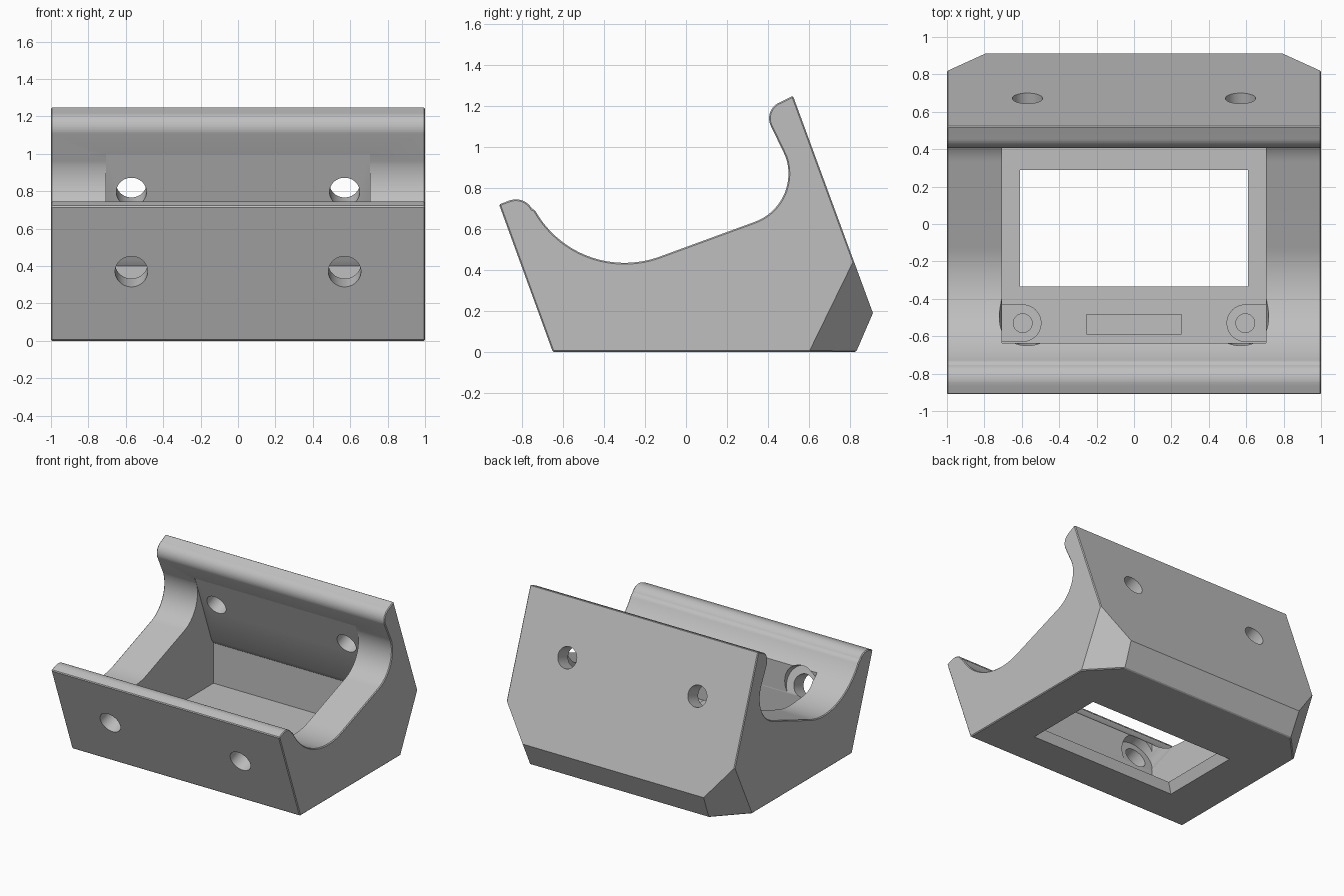
import bpy, bmesh
from math import sin, cos, radians
from mathutils import Vector

old = bpy.data.objects.get("Cube")
if old:
    bpy.data.objects.remove(old, do_unlink=True)

grey = bpy.data.materials.new("plain_grey")
grey.use_nodes = True
colour = (0.52, 0.52, 0.52, 1)
grey.diffuse_color = colour
grey.node_tree.nodes["Principled BSDF"].inputs["Base Color"].default_value = colour

TILT = radians(20)
AXIS = Vector((0, cos(TILT), sin(TILT)))      # direction of the screw holes


def arc(y, z, r, a, b, n):
    """Points of an arc in the side plane, angles in degrees."""
    steps = [radians(a + (b - a) * i / n) for i in range(n + 1)]
    return [(y + r * cos(t), z + r * sin(t)) for t in steps]


def finish(bm, name):
    bmesh.ops.recalc_face_normals(bm, faces=bm.faces)
    mesh = bpy.data.meshes.new(name)
    bm.to_mesh(mesh)
    bm.free()
    mesh.materials.append(grey)
    ob = bpy.data.objects.new(name, mesh)
    bpy.context.collection.objects.link(ob)
    return ob


def prism(profile, half):
    """Side profile (y, z) extruded from -half to +half in x."""
    bm = bmesh.new()
    face = bm.faces.new([bm.verts.new((-half, y, z)) for y, z in profile])
    ext = bmesh.ops.extrude_face_region(bm, geom=[face])
    moved = [v for v in ext["geom"] if isinstance(v, bmesh.types.BMVert)]
    bmesh.ops.translate(bm, verts=moved, vec=(2 * half, 0, 0))
    bmesh.ops.recalc_face_normals(bm, faces=bm.faces)
    return bm


def cylinder(name, start, direction, r, length):
    bm = bmesh.new()
    bmesh.ops.create_cone(bm, cap_ends=True, segments=48, radius1=r, radius2=r, depth=length)
    bm.transform(direction.to_track_quat("Z", "Y").to_matrix().to_4x4())
    bmesh.ops.translate(bm, verts=bm.verts, vec=Vector(start) + direction * length / 2)
    return finish(bm, name)


def box(name, lo, hi, flare=1.0):
    """Box between two corners; flare scales the lower face."""
    bm = bmesh.new()
    bmesh.ops.create_cube(bm, size=1)
    lo, hi = Vector(lo), Vector(hi)
    for v in bm.verts:
        k = flare if v.co.z < 0 else 1
        size = hi - lo
        v.co = (lo + hi) / 2 + Vector((v.co.x * size.x * k, v.co.y * size.y * k, v.co.z * size.z))
    return finish(bm, name)


def combine(ob, tool, operation="DIFFERENCE"):
    mod = ob.modifiers.new("combine", "BOOLEAN")
    mod.object, mod.operation, mod.solver = tool, operation, "EXACT"
    bpy.context.view_layer.objects.active = ob
    bpy.ops.object.modifier_apply(modifier=mod.name)
    bpy.data.objects.remove(tool, do_unlink=True)


# Cradle body: rounded front lip, wide trough, slope, inner corner, rounded back lip
outline = [(-0.65, 0), (-0.912, 0.72)]
outline += arc(-0.83, 0.655, 0.09, 110, 28, 10)
outline += arc(-0.30, 0.935, 0.5, 209, 290, 28)
outline += arc(0.25, 0.87, 0.25, -70, 20, 20)
outline += arc(0.49, 1.14, 0.085, 200, 110, 10)
outline += [(0.522, 1.25), (0.912, 0.19), (0.83, 0)]
bm = prism(outline, 1)

# Slanted cuts on the lower back corners
for s in (-1, 1):
    cut = bmesh.ops.bisect_plane(bm, geom=bm.verts[:] + bm.edges[:] + bm.faces[:],
                                 plane_co=(s, 0.6, 0), plane_no=(s * 1.057, 1, -0.489),
                                 clear_outer=True)
    rim = [e for e in cut["geom_cut"] if isinstance(e, bmesh.types.BMEdge)]
    bmesh.ops.holes_fill(bm, edges=rim, sides=0)
bmesh.ops.recalc_face_normals(bm, faces=bm.faces)

# Narrow chamfer around both end outlines and the base
chamfer = []
for e in bm.edges:
    at_end = all(abs(v.co.x) > 0.999 for v in e.verts)
    on_base = all(v.co.z < 0.001 for v in e.verts)
    straight = any(abs(f.normal.x) < 0.1 for f in e.link_faces)
    if (at_end and straight) or on_base:
        chamfer.append(e)
bmesh.ops.bevel(bm, geom=chamfer, offset=0.02, segments=1, affect="EDGES", clamp_overlap=True)
body = finish(bm, "cradle_body")

# Inner bay, undercut below the back wall
FLOOR = 0.08
bay = [(-0.635, FLOOR), (-0.635, 1.0), (0.469, 1.0), (0.675, 0.435), (0.70, 0.40), (0.70, FLOOR)]
combine(body, finish(prism(bay, 0.705), "bay_cutter"))

# Window through the floor, widening downwards
combine(body, box("window_cutter", (-0.6, -0.33, -0.01), (0.6, 0.285, FLOOR + 0.02), 1.08))

# Screw holes with counterbores at the front, plain holes at the back
for x in (-0.57, 0.57):
    front = Vector((x, -0.785, 0.37))
    back = Vector((x, 0.671, 0.842))
    combine(body, cylinder("front_hole_cutter", front - AXIS * 0.1, AXIS, 0.087, 0.4))
    combine(body, cylinder("counterbore_cutter", front + AXIS * 0.13, AXIS, 0.15, 0.4))
    combine(body, cylinder("back_hole_cutter", back - AXIS * 0.3, AXIS, 0.081, 0.45))

bpy.ops.object.select_all(action="DESELECT")
body.select_set(True)
bpy.context.view_layer.objects.active = body
bpy.ops.object.shade_smooth_by_angle(angle=radians(25))

# Rounded corner bosses with pilot holes, and a low rib between them
TOP = FLOOR + 0.05
for s, side in ((-1, "right"), (1, "left")):
    centre = Vector((s * 0.595, -0.53, FLOOR - 0.01))
    boss = cylinder(side + "_boss", centre, Vector((0, 0, 1)), 0.1, 0.06)
    xs = sorted((s * 0.595, s * 0.71))
    combine(boss, box("boss_block", (xs[0], -0.63, FLOOR - 0.01), (xs[1], -0.43, TOP)), "UNION")
    combine(boss, cylinder("pilot_cutter", centre + Vector((0, 0, 0.02)), Vector((0, 0, 1)), 0.05, 0.2))
box("floor_rib", (-0.255, -0.59, FLOOR - 0.01), (0.255, -0.48, FLOOR + 0.03))
